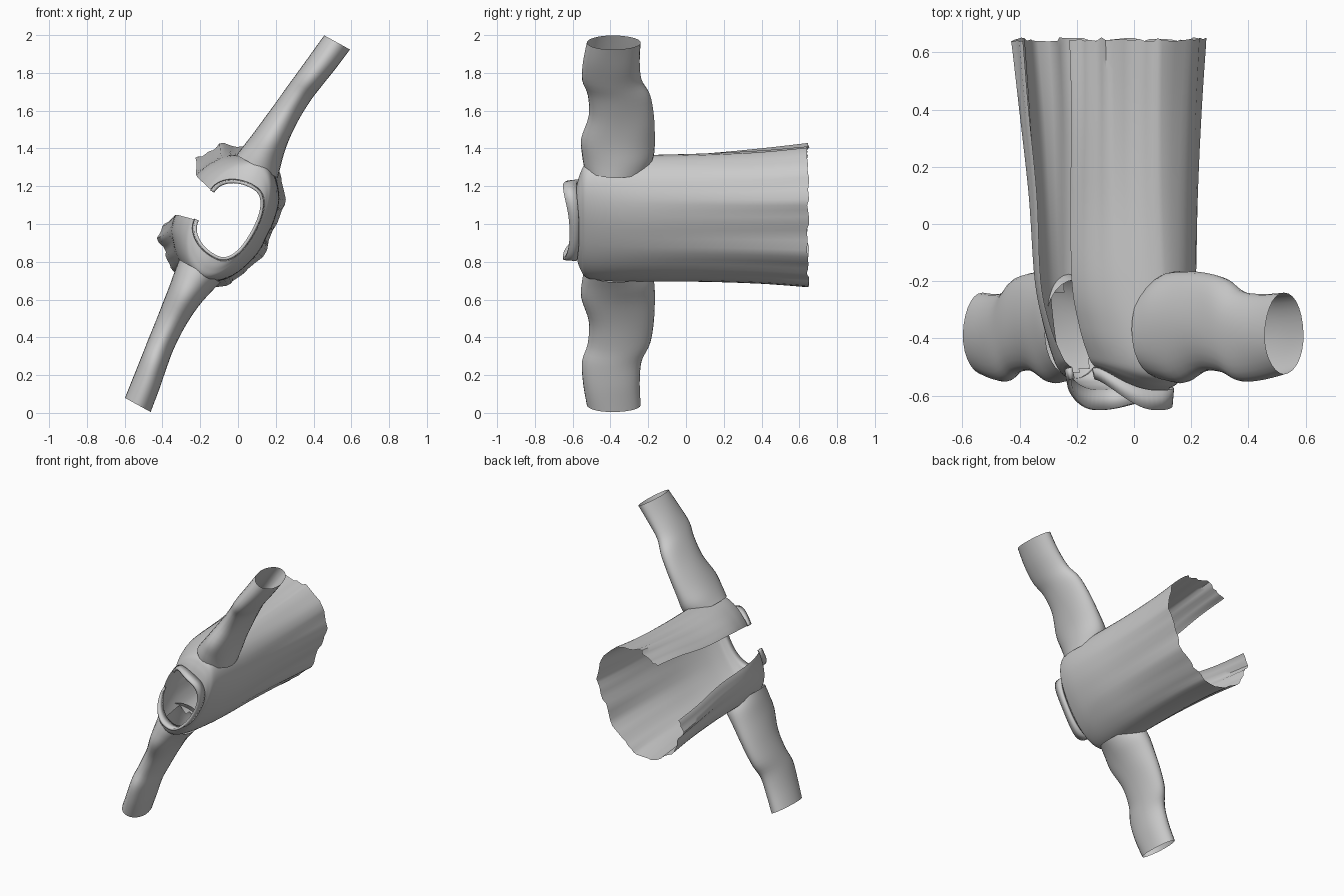
import bpy, math, random

if "Cube" in bpy.data.objects:
    bpy.data.objects.remove(bpy.data.objects["Cube"])
random.seed(4)
CA, SA = math.cos(math.radians(61.2)), math.sin(math.radians(61.2))


def place(u, v, y):
    # u runs along the sleeves, v towards the open front, y from neck to hem
    return (CA * u - SA * v, y, 1 + SA * u + CA * v)


def smooth_rows(rows, steps):
    # Catmull-Rom interpolation through a list of parameter rows
    out = []
    for i in range(len(rows) - 1):
        p0, p1, p2, p3 = rows[max(i - 1, 0)], rows[i], rows[i + 1], rows[min(i + 2, len(rows) - 1)]
        for k in range(steps):
            t = k / steps
            out.append([0.5 * (2 * b + (c - a) * t + (2 * a - 5 * b + 4 * c - d) * t * t
                        + (3 * b - a - 3 * c + d) * t ** 3) for a, b, c, d in zip(p0, p1, p2, p3)])
    return out + [list(rows[-1])]


def loft(name, rings, closed=False, skip=None, flip=False):
    n = len(rings[0])
    verts = [place(*p) for r in rings for p in r]
    faces = []
    for i in range(len(rings) - 1):
        for j in range(n if closed else n - 1):
            k = (j + 1) % n
            quad = (rings[i][j], rings[i][k], rings[i + 1][k], rings[i + 1][j])
            if skip and skip([sum(c) / 4 for c in zip(*quad)]):
                continue
            f = (i * n + j, i * n + k, (i + 1) * n + k, (i + 1) * n + j)
            faces.append(f[::-1] if flip else f)
    me = bpy.data.meshes.new(name)
    me.from_pydata(verts, [], faces)
    me.update()
    ob = bpy.data.objects.new(name, me)
    bpy.context.collection.objects.link(ob)
    bpy.ops.object.select_all(action='DESELECT')
    ob.select_set(True)
    bpy.context.view_layer.objects.active = ob
    bpy.ops.object.shade_smooth_by_angle(angle=math.radians(45))
    return ob


N = 30  # points per half section


def section(row):
    # open C-shaped cross-section: centre back, round the side, to the front edge
    y, w, vb, vm, ue, ve, drop, dip, flat = row
    pts = []
    for j in range(-N, N + 1):
        t = abs(j) / N * 2
        sgn = 1 if j >= 0 else -1
        if t <= 1:
            a = t * math.pi / 2
            u = w * math.sin(a) ** 0.88
            v = vm + (vb - vm) * max(math.cos(a), 0) ** (flat - 0.25)
            yy = y + dip * math.cos(a) ** 2
        else:
            a = (t - 1) * math.pi / 2
            u = ue + (w - ue) * max(math.cos(a), 0) ** flat
            v = vm + (ve - vm) * math.sin(a) ** flat
            yy = y + drop * math.sin(a) ** 2
        # lengthwise folds grow towards the hem
        g = max(0, (yy + 0.5) / 1.15) ** 1.5
        k = g * 0.011 * (math.sin(j * 0.9) + 0.6 * math.sin(j * 1.7 + 1))
        pts.append((sgn * (u + k * 0.5), v + k, yy))
    return pts


# Body rows: y, half width, back, side, front edge u, front edge v, front drop, back dip, flatness
NECK = (-0.58, 0.205, -0.085, 0.03, 0.085, 0.20, 0.08, 0.015, 1.0)
BODY = [
    (0.645, 0.39, -0.19, 0.09, 0.19, 0.35, 0, 0, 1.1),
    (0.40, 0.37, -0.18, 0.085, 0.17, 0.335, 0, 0, 1.12),
    (0.10, 0.36, -0.17, 0.08, 0.13, 0.32, 0, 0, 1.15),
    (-0.20, 0.36, -0.165, 0.07, 0.115, 0.31, 0, 0, 1.22),
    (-0.40, 0.36, -0.145, 0.06, 0.105, 0.275, 0.04, 0, 1.25),
    (-0.52, 0.34, -0.115, 0.05, 0.095, 0.235, 0.06, 0, 1.2),
    (-0.56, 0.28, -0.097, 0.04, 0.09, 0.215, 0.07, 0.01, 1.1),
    NECK,
]
rings = [section(r) for r in smooth_rows(BODY, 6)]
rings[0] = [(u, v, y + random.uniform(-0.008, 0.008)) for u, v, y in rings[0]]  # ragged hem
loft("jacket_body", rings, flip=True,
     skip=lambda c: abs(c[0]) > 0.332 and
     ((c[2] + 0.37) / 0.175) ** 2 + ((c[1] - 0.065) / 0.13) ** 2 < 0.75)

# Collar band with visible thickness, standing up from the neckline
base = section(NECK)
top = section((-0.65, 0.20, -0.08, 0.03, 0.085, 0.19, 0.11, 0.035, 1.0))
collar = loft("collar_band", [base, top], flip=True)
mod = collar.modifiers.new("thickness", 'SOLIDIFY')
mod.thickness = 0.016
mod.offset = -1

# Sleeve rows: u, y low, y high, v low, v high
SLEEVE = [
    (0.315, -0.54, -0.195, -0.065, 0.185),
    (0.38, -0.55, -0.17, -0.048, 0.175),
    (0.48, -0.555, -0.165, -0.028, 0.157),
    (0.62, -0.515, -0.17, -0.017, 0.138),
    (0.75, -0.52, -0.19, -0.02, 0.125),
    (0.85, -0.55, -0.235, -0.035, 0.112),
    (0.97, -0.545, -0.245, -0.058, 0.095),
    (1.095, -0.525, -0.24, -0.075, 0.08),
]
for side, name in ((1, "upper_sleeve"), (-1, "lower_sleeve")):
    tube = []
    for u, y0, y1, v0, v1 in smooth_rows(SLEEVE, 4):
        ring = []
        for j in range(28):
            a = j * math.tau / 28
            k = 1 + 0.02 * math.sin(3 * a + 14 * u)
            ring.append((side * u, (v0 + v1) / 2 + k * (v1 - v0) / 2 * math.cos(a),
                         (y0 + y1) / 2 + (y1 - y0) / 2 * math.sin(a)))
        tube.append(ring)
    loft(name, tube, closed=True, flip=side > 0)
